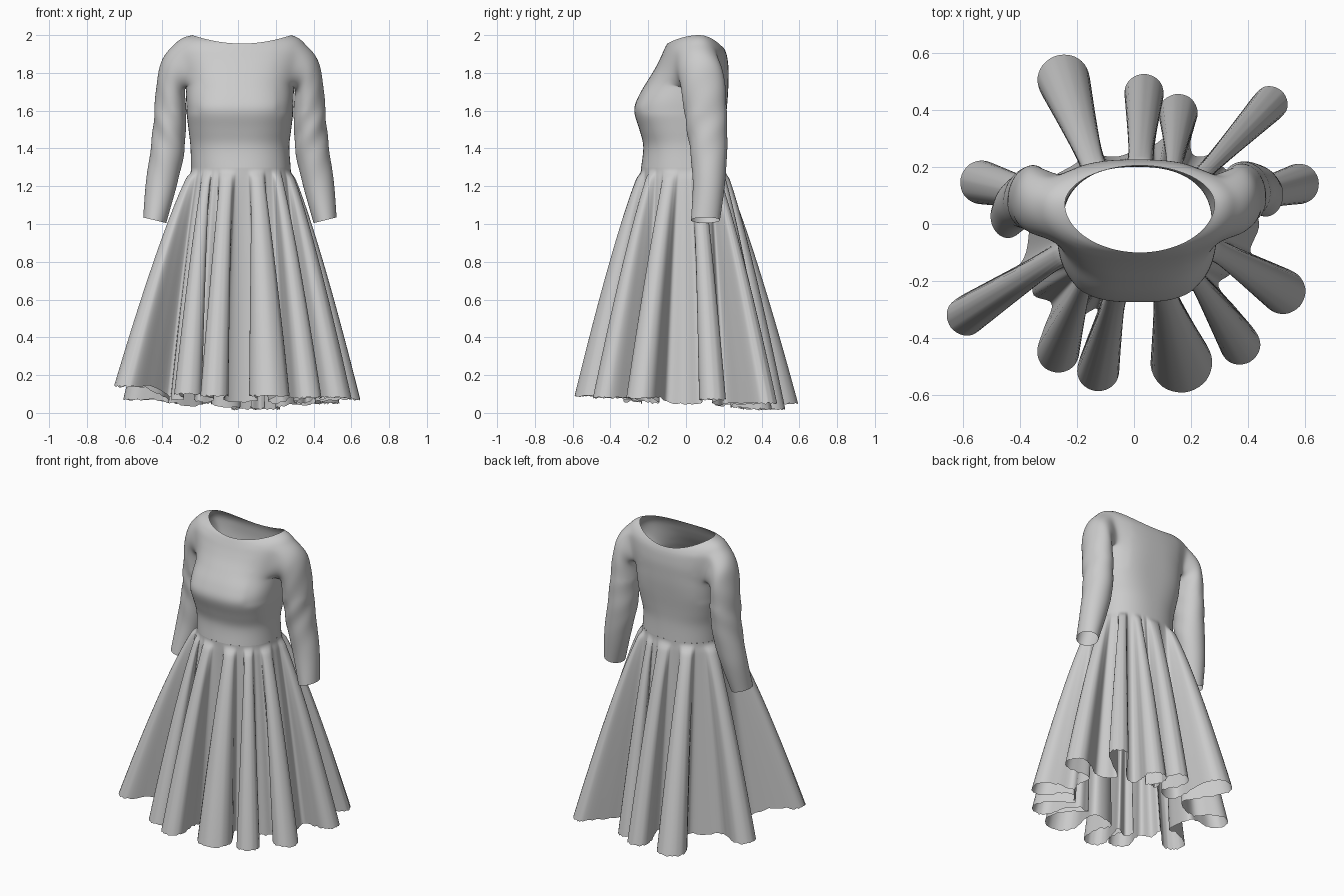
import bpy, bmesh, math, random
from mathutils import Vector

if "Cube" in bpy.data.objects:
    bpy.data.objects.remove(bpy.data.objects["Cube"])

random.seed(3)
TAU = 2 * math.pi


def spline(keys, steps, closed=False):
    """Catmull-Rom through tuples of any length."""
    n, out = len(keys), []
    get = (lambda i: keys[i % n]) if closed else (lambda i: keys[max(0, min(n - 1, i))])
    for i in range(n if closed else n - 1):
        p, q, r, s = (get(i + k) for k in (-1, 0, 1, 2))
        for j in range(steps):
            t = j / steps
            out.append(tuple(0.5 * (2 * b + (c - a) * t + (2 * a - 5 * b + 4 * c - d) * t * t
                                    + (3 * b - a - 3 * c + d) * t ** 3)
                             for a, b, c, d in zip(p, q, r, s)))
    if not closed:
        out.append(tuple(keys[-1]))
    return out


def body_point(key, th):
    """Point of a rounded body ring: separate front, side and back heights."""
    zf, zs, zb, cx, a, yf, yb, cy, e = key
    c, s = math.cos(th), math.sin(th)
    x = cx + a * math.copysign(abs(c) ** e, c)
    depth = (yb - cy) if s > 0 else (cy - yf)
    y = cy + depth * math.copysign(abs(s) ** e, s)
    z = zs + ((zb if s > 0 else zf) - zs) * s * s
    return Vector((x, y, z))


def finish(bm, name, levels):
    bmesh.ops.recalc_face_normals(bm, faces=bm.faces)
    for f in bm.faces:
        f.smooth = True
    me = bpy.data.meshes.new(name)
    bm.to_mesh(me)
    bm.free()
    ob = bpy.data.objects.new(name, me)
    bpy.context.collection.objects.link(ob)
    if levels:
        sub = ob.modifiers.new("smooth", 'SUBSURF')
        sub.levels = sub.render_levels = levels
    return ob


# Bodice rings from waist to neckline:
# z front, z side, z back, centre x, half width, y front, y back, side y, roundness
BODY = [
    (1.30, 1.30, 1.30, .015, .264, -.238, .204, .00, .88),
    (1.41, 1.41, 1.41, .010, .262, -.226, .200, .00, .84),
    (1.50, 1.50, 1.50, .010, .272, -.247, .205, .01, .76),
    (1.60, 1.60, 1.60, .010, .284, -.275, .215, .02, .70),
    (1.68, 1.67, 1.68, .010, .287, -.250, .222, .04, .72),
    (1.76, 1.73, 1.75, .010, .290, -.203, .225, .06, .76),
    (1.82, 1.81, 1.81, .010, .310, -.166, .226, .07, .80),
    (1.87, 1.89, 1.86, .010, .335, -.140, .222, .07, .86),
    (1.91, 1.955, 1.89, .010, .345, -.122, .217, .07, .92),
    (1.94, 1.99, 1.91, .013, .305, -.108, .211, .07, .97),
    (1.955, 2.0, 1.925, .020, .262, -.100, .205, .07, 1.02),
]
N, STEP, HALF = 64, 4, 6
LOW, HIGH = 5 * STEP, 8 * STEP          # armhole rows

bm = bmesh.new()
grid = [[bm.verts.new(body_point(k, TAU * j / N)) for j in range(N)]
        for k in spline(BODY, STEP)]


def in_armhole(row, col):
    return LOW <= row < HIGH and any((col - m + HALF) % N < 2 * HALF for m in (0, N // 2))


for i in range(len(grid) - 1):
    for j in range(N):
        if not in_armhole(i, j):
            k = (j + 1) % N
            bm.faces.new((grid[i][j], grid[i][k], grid[i + 1][k], grid[i + 1][j]))

# Sleeve rings: outer x, outer z, inner x, inner z, y front, y back
SLEEVE = [
    (.422, 1.880, .300, 1.690, -.040, .203),
    (.455, 1.730, .293, 1.610, -.022, .214),
    (.466, 1.560, .297, 1.500, .000, .218),
    (.482, 1.400, .306, 1.370, .022, .218),
    (.508, 1.220, .345, 1.200, .036, .206),
    (.522, 1.035, .400, 1.005, .026, .180),
]
# (side, middle column, outward x shift, forward shift of the forearm)
for side, mid, dx, dy in ((1, 0, 0, 0), (-1, N // 2, -.02, -.075)):
    path = [(HIGH, c) for c in range(0, HALF)]
    path += [(r, HALF) for r in range(HIGH, LOW, -1)]
    path += [(LOW, c) for c in range(HALF, -HALF, -1)]
    path += [(r, -HALF) for r in range(LOW, HIGH)]
    path += [(HIGH, c) for c in range(-HALF, 0)]
    loop = [grid[r][(mid + side * c) % N] for r, c in path]
    M, tubes = len(loop), []
    for j, v in enumerate(loop):
        a = TAU * j / M
        keys = [tuple(v.co)]
        for k, (xo, zo, xi, zi, yf, yb) in enumerate(SLEEVE):
            u, w = math.cos(a), math.sin(a)
            shift = dy * (k / 5) ** 1.5
            keys.append((side * ((xo + xi) / 2 + (xo - xi) / 2 * u + dx),
                         (yf + yb) / 2 + (yb - yf) / 2 * w + shift,
                         (zo + zi) / 2 + (zo - zi) / 2 * u))
        tubes.append(spline(keys, 6))
    prev = loop
    rows = len(tubes[0])
    for i in range(1, rows):
        ring = []
        for j in range(M):
            a, t = TAU * j / M, i / (rows - 1)
            p = Vector(tubes[j][i])
            # soft diagonal wrinkles above the cuff
            amp = .004 * math.sin(math.pi * min(1, t / .85)) if t < .85 else 0
            wr = amp * math.sin(34 * t + 3 * a) * (0.6 + 0.4 * math.sin(a + 5 * t))
            p += Vector((side * math.cos(a), math.sin(a), 0)) * wr
            ring.append(bm.verts.new(p))
        for j in range(M):
            k = (j + 1) % M
            bm.faces.new((prev[j], prev[k], ring[k], ring[j]))
        prev = ring

# Ease the armhole seams
soft = [v for v in bm.verts if not v.is_boundary and v.co.z > 1.6 and abs(v.co.x) > .2]
for _ in range(8):
    bmesh.ops.smooth_vert(bm, verts=soft, factor=.5,
                          use_axis_x=True, use_axis_y=True, use_axis_z=True)
finish(bm, "bodice_with_sleeves", 1)

# Skirt folds, counter-clockwise:
# root x, y, lobe centre x, y, lobe radius, hem z, depth of the valley after it
FOLDS = [
    (.42, .11, .575, .14, .072, .07, 1.0),
    (.29, .23, .475, .42, .062, .05, .90),
    (.17, .28, .155, .385, .070, .02, 1.1),
    (.04, .28, .035, .455, .070, .02, .88),
    (-.16, .25, -.245, .500, .093, .05, .95),
    (-.37, .11, -.530, .145, .078, .07, .95),
    (-.38, -.16, -.585, -.320, .070, .14, 1.08),
    (-.26, -.28, -.265, -.445, .075, .10, 1.15),
    (-.10, -.30, -.125, -.510, .075, .09, .88),
    (.13, -.26, .165, -.480, .110, .09, .95),
    (.27, -.23, .370, -.420, .072, .08, 1.0),
    (.39, -.12, .520, -.235, .080, .08, 1.05),
]
waist = BODY[0]
hem, angles = [], []
for rx, ry, cx, cy, r, z, _ in FOLDS:
    R, C = Vector((rx, ry)), Vector((cx, cy))
    d = (C - R).normalized()
    n = Vector((-d.y, d.x))
    w, m, zv = .028, (R + C) / 2, z * .5 + .02
    half = [(R, w, zv), (m, (w + r) * .5, z), (C, r * .98, z), (C + d * r * .72, r * .7, z)]
    pts = [(p - n * o, h) for p, o, h in half] + [(C + d * r, z)]
    pts += [(p + n * o, h) for p, o, h in reversed(half)]
    hem.append([(p.x, p.y, h) for p, h in pts])
    angles.append(math.atan2(ry / .215, (rx - .015) / .262) % TAU)

control = []
for i, fold in enumerate(hem):
    j = (i + 1) % len(hem)
    a0 = angles[i - 1] - (TAU if i == 0 else 0)
    a2 = angles[j] + (TAU if j == 0 else 0)
    lo, hi = (a0 + angles[i]) / 2, (angles[i] + a2) / 2
    valley = (Vector(fold[-1]) + Vector(hem[j][0])) / 2
    k_in = FOLDS[i][6]
    # each fold gathers into the middle of its share of the waist
    control += [(*p, lo + (hi - lo) * (.15 + .7 * k / 8)) for k, p in enumerate(fold)]
    control.append((valley.x * k_in, valley.y * k_in, max(0, valley.z - .01), hi))

# Angle is interpolated linearly so it can wrap; hem position follows the spline
SUB, ROWS = 5, 44
curve = spline([c[:3] for c in control], SUB, True)
th = []
for i, c in enumerate(control):
    nxt = control[i + 1][3] if i + 1 < len(control) else control[0][3] + TAU
    th += [c[3] + (nxt - c[3]) * k / SUB for k in range(SUB)]

bm = bmesh.new()
cols = []
for (x, y, z), a in zip(curve, th):
    top = body_point(waist, a)
    z = max(0.0, z + random.uniform(-.006, .006))
    col = []
    for i in range(ROWS + 1):
        t = (i / ROWS) ** 1.6
        ease = min(1, t / .05)
        f = t ** .82 * ease * ease * (3 - 2 * ease)     # smooth start below the waist
        col.append(bm.verts.new((top.x + (x - top.x) * f, top.y + (y - top.y) * f,
                                 top.z + (z - top.z) * t)))
    cols.append(col)
for j, col in enumerate(cols):
    nxt = cols[(j + 1) % len(cols)]
    for i in range(ROWS):
        bm.faces.new((col[i], col[i + 1], nxt[i + 1], nxt[i]))
finish(bm, "pleated_skirt", 0)
